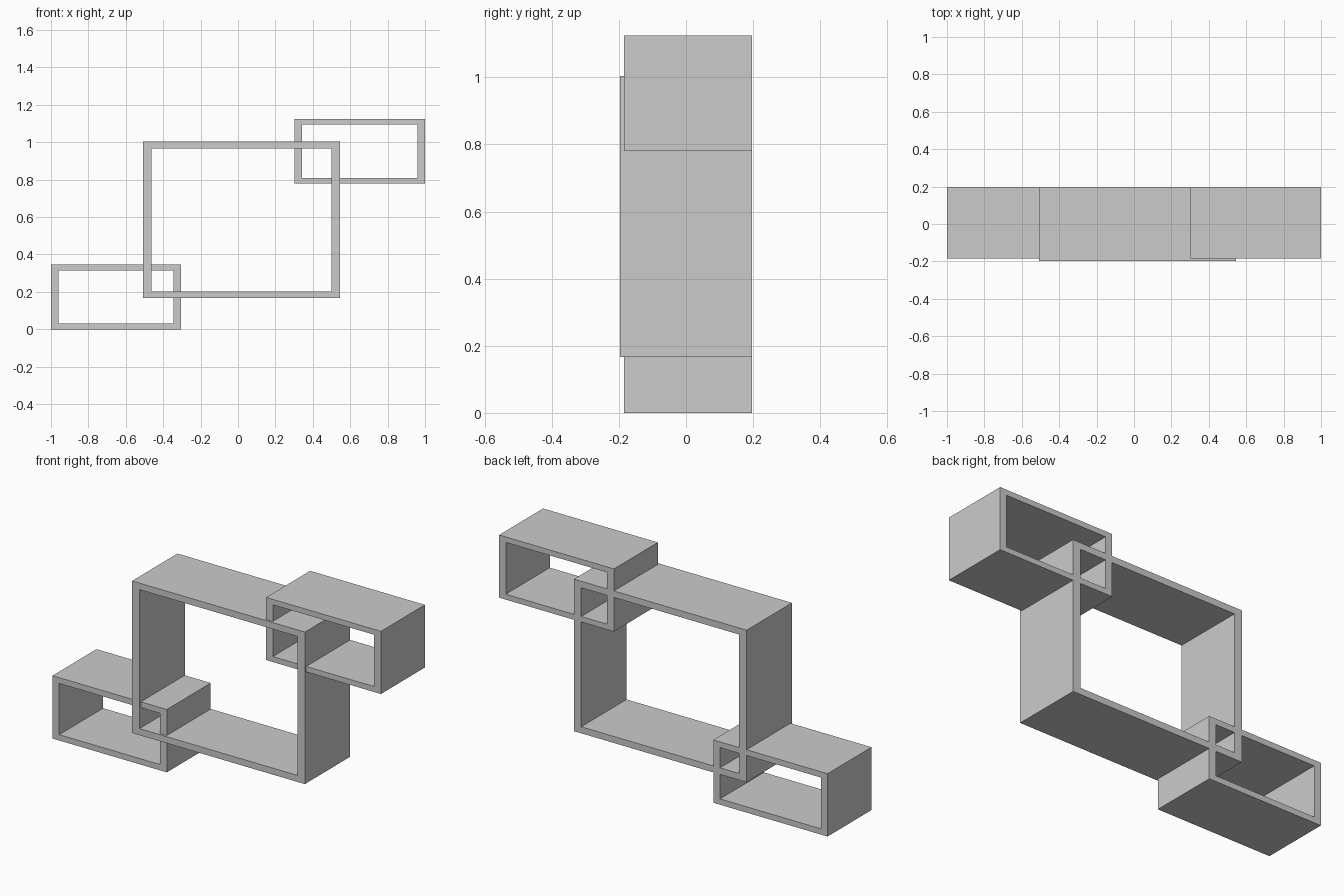
import bpy
import bmesh

cube = bpy.data.objects.get("Cube")
if cube:
    bpy.data.objects.remove(cube, do_unlink=True)

# Single painted finish
grey = bpy.data.materials.new("light_grey")
grey.use_nodes = True
colour = (0.6, 0.6, 0.6, 1)
grey.diffuse_color = colour
grey.node_tree.nodes["Principled BSDF"].inputs["Base Color"].default_value = colour

BACK = 0.197


def box_frame(name, x, z, front, side, board):
    """Open rectangular shelf box: side and board are the wall thicknesses."""
    bm = bmesh.new()

    def ring(y, dx, dz):
        x0, x1, z0, z1 = x[0] + dx, x[1] - dx, z[0] + dz, z[1] - dz
        return [bm.verts.new((px, y, pz))
                for px, pz in ((x0, z0), (x1, z0), (x1, z1), (x0, z1))]

    # Outer and inner loops, joined in a closed tube
    loops = [ring(front, 0, 0), ring(BACK, 0, 0),
             ring(BACK, side, board), ring(front, side, board)]
    for a, b in zip(loops, loops[1:] + loops[:1]):
        for i in range(4):
            j = (i + 1) % 4
            bm.faces.new((a[i], a[j], b[j], b[i]))
    bmesh.ops.recalc_face_normals(bm, faces=bm.faces)
    mesh = bpy.data.meshes.new(name)
    bm.to_mesh(mesh)
    bm.free()
    mesh.materials.append(grey)
    obj = bpy.data.objects.new(name, mesh)
    bpy.context.collection.objects.link(obj)


# Large central box with two smaller boxes through opposite corners
box_frame("center_shelf_box", (-0.507, 0.545), (0.167, 1.004), -0.197, 0.045, 0.036)
box_frame("lower_right_shelf_box", (-1.0, -0.304), (0.0, 0.346), -0.185, 0.041, 0.032)
box_frame("upper_left_shelf_box", (0.301, 1.0), (0.78, 1.125), -0.185, 0.041, 0.03)
